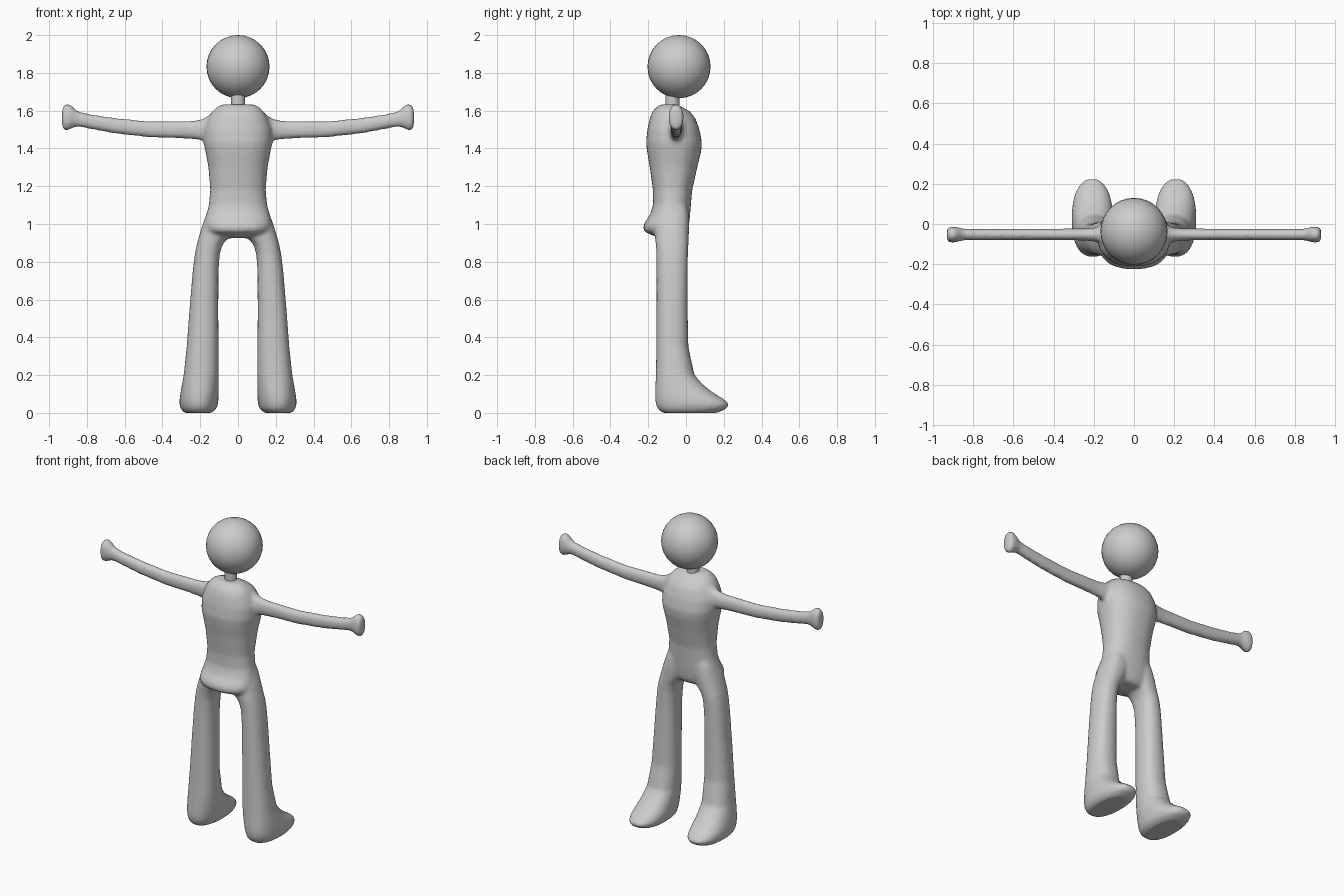
import bpy, bmesh
from math import cos, sin, tau, copysign


def loft(bm, rings, place, power=2.3, n=28):
    """Skin closed superellipse rings given as (t, a0, a1, b0, b1)."""
    loops = []
    for t, a0, a1, b0, b1 in rings:
        loop = []
        for i in range(n):
            c, s = cos(tau * i / n), sin(tau * i / n)
            u = copysign(abs(c) ** (2 / power), c)
            v = copysign(abs(s) ** (2 / power), s)
            a = (a0 + a1) / 2 + u * (a1 - a0) / 2
            b = (b0 + b1) / 2 + v * (b1 - b0) / 2
            loop.append(bm.verts.new(place(t, a, b)))
        loops.append(loop)
    for p, q in zip(loops, loops[1:]):
        for i in range(n):
            j = (i + 1) % n
            bm.faces.new((p[i], p[j], q[j], q[i]))
    bm.faces.new(loops[0])
    bm.faces.new(loops[-1])


# torso: z, half width, back y, front y
torso = [
    (0.925, 0.09, -0.12, -0.01), (0.94, 0.13, -0.18, 0.0),
    (0.96, 0.165, -0.222, 0.01), (0.985, 0.175, -0.228, 0.014),
    (1.01, 0.175, -0.218, 0.018), (1.05, 0.168, -0.19, 0.022),
    (1.10, 0.155, -0.175, 0.026), (1.18, 0.147, -0.175, 0.033),
    (1.30, 0.157, -0.192, 0.06), (1.38, 0.172, -0.206, 0.08),
    (1.43, 0.182, -0.212, 0.085), (1.50, 0.18, -0.205, 0.072),
    (1.56, 0.158, -0.192, 0.05), (1.595, 0.138, -0.178, 0.022),
    (1.62, 0.11, -0.155, -0.02), (1.633, 0.085, -0.135, -0.055),
]
# leg and foot: z, inner x, outer x, back y, front y
leg = [
    (0.0, 0.14, 0.285, -0.125, 0.165), (0.02, 0.115, 0.302, -0.15, 0.212),
    (0.045, 0.106, 0.31, -0.16, 0.23), (0.07, 0.103, 0.31, -0.164, 0.205),
    (0.11, 0.102, 0.304, -0.164, 0.14), (0.15, 0.102, 0.297, -0.162, 0.09),
    (0.20, 0.102, 0.288, -0.16, 0.045), (0.35, 0.103, 0.272, -0.157, 0.013),
    (0.55, 0.104, 0.257, -0.156, 0.009), (0.75, 0.103, 0.24, -0.156, 0.009),
    (0.84, 0.097, 0.229, -0.157, 0.011), (0.89, 0.082, 0.219, -0.16, 0.013),
    (0.93, 0.05, 0.208, -0.165, 0.015), (1.0, 0.02, 0.187, -0.165, 0.018),
    (1.06, 0.02, 0.165, -0.14, 0.015), (1.11, 0.03, 0.145, -0.11, 0.0),
]
# arm and hand: x, back y, front y, low z, high z
arm = [
    (0.09, -0.13, 0.02, 1.41, 1.60), (0.15, -0.105, -0.003, 1.425, 1.578),
    (0.19, -0.088, -0.017, 1.443, 1.554), (0.25, -0.082, -0.022, 1.45, 1.546),
    (0.47, -0.081, -0.023, 1.458, 1.544), (0.65, -0.081, -0.023, 1.478, 1.562),
    (0.78, -0.081, -0.023, 1.502, 1.581), (0.85, -0.081, -0.023, 1.516, 1.598),
    (0.875, -0.088, -0.016, 1.508, 1.622), (0.895, -0.093, -0.012, 1.497, 1.638),
    (0.918, -0.093, -0.012, 1.492, 1.634), (0.931, -0.083, -0.022, 1.51, 1.612),
]

# body: limbs and torso fused into one smooth skin
bm = bmesh.new()
loft(bm, [(z, -w, w, b, f) for z, w, b, f in torso], lambda t, a, b: (a, b, t))
for s in (-1, 1):
    loft(bm, leg, lambda t, a, b: (s * a, b, t))
    loft(bm, arm, lambda t, a, b: (s * t, a, b), 2.1)
bmesh.ops.recalc_face_normals(bm, faces=bm.faces[:])
mesh = bpy.data.meshes.new("body")
bm.to_mesh(mesh)
bm.free()
body = bpy.data.objects.new("body", mesh)
bpy.context.collection.objects.link(body)
remesh = body.modifiers.new("fuse", 'REMESH')
remesh.mode = 'VOXEL'
remesh.voxel_size = 0.011
remesh.use_smooth_shade = True
smooth = body.modifiers.new("soften", 'SMOOTH')
smooth.factor = 0.5
smooth.iterations = 8

# neck
bpy.ops.mesh.primitive_cylinder_add(vertices=24, radius=0.037, depth=0.13,
                                    location=(0, -0.072, 1.645))
bpy.context.object.name = "neck"
bpy.ops.object.shade_smooth_by_angle()

# head
bpy.ops.mesh.primitive_uv_sphere_add(segments=32, ring_count=16, radius=0.167,
                                     location=(0, -0.037, 1.833))
bpy.context.object.name = "head"
bpy.ops.object.shade_smooth()
